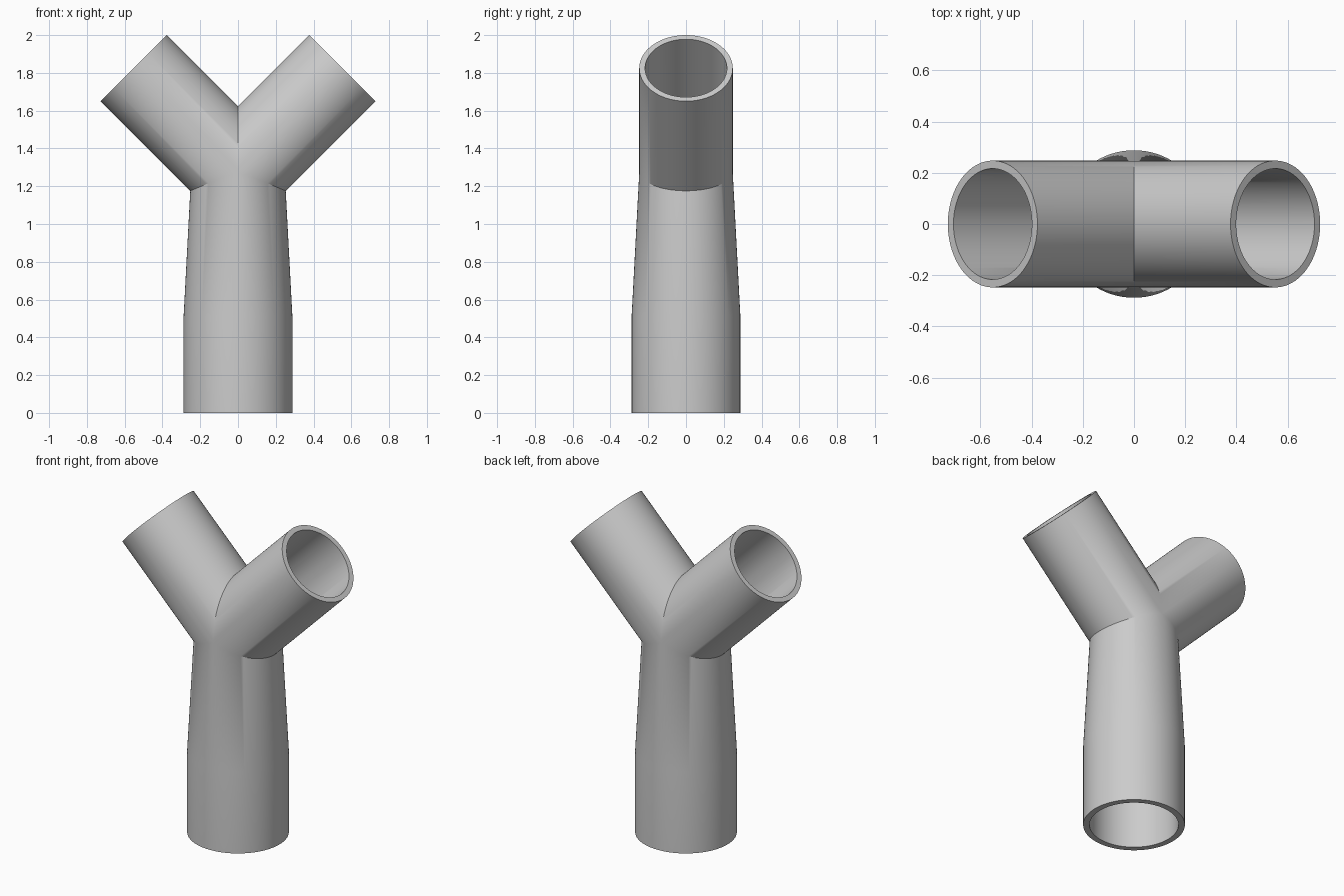
import bpy, bmesh, math

cube = bpy.data.objects.get("Cube")
if cube:
    bpy.data.objects.remove(cube, do_unlink=True)

SEGMENTS = 96          # sides around each branch
HUB_Z = 1.273          # height where the three axes meet
REACH = 0.552          # sideways distance from the hub to a branch mouth
COLLAR_Z = 0.51        # top of the straight part of the stem
ROOT2 = math.sqrt(2)

# Plain grey material
grey = bpy.data.materials.new("grey plastic")
grey.use_nodes = True
grey.diffuse_color = (0.6, 0.6, 0.6, 1)
grey.node_tree.nodes["Principled BSDF"].inputs["Base Color"].default_value = (0.6, 0.6, 0.6, 1)


def branch_point(u, v, t):
    """Point on a 45 degree branch: u across, v in depth, t along the axis."""
    return (t - u) / ROOT2, v, HUB_Z + (t + u) / ROOT2


def wall_line(angle, r_branch, r_stem):
    """One line down the wall, from branch mouth to joint to stem foot."""
    u, v = r_branch * math.sin(angle), r_branch * math.cos(angle)
    mouth = branch_point(u, v, REACH * ROOT2)
    if u > 1e-6:                       # upper half stops at the mirror plane
        return [mouth, branch_point(u, v, u)]
    low, high = u, 0.5                 # lower half stops on the tapered stem
    for _ in range(40):
        t = (low + high) / 2
        x, y, z = branch_point(u, v, t)
        taper = (HUB_Z - z) / (HUB_Z - COLLAR_Z)
        inside = math.hypot(x, y) < r_branch + (r_stem - r_branch) * taper
        low, high = (t, high) if inside else (low, t)
    x, y, z = branch_point(u, v, low)
    k = r_stem / math.hypot(x, y)
    return [mouth, (x, y, z), (x * k, y * k, COLLAR_Z), (x * k, y * k, 0)]


bm = bmesh.new()


def strip(a, b):
    """Fill quads between two neighbouring lines of vertices."""
    for a0, a1, b0, b1 in zip(a, a[1:], b, b[1:]):
        bm.faces.new((a0, a1, b1, b0))


# Outer and inner walls for both sides, joined by rims at the three mouths
for side in (1, -1):
    walls = []
    for r_branch, r_stem in ((0.2475, 0.288), (0.2165, 0.252)):
        lines = []
        for i in range(SEGMENTS):
            points = wall_line(2 * math.pi * i / SEGMENTS, r_branch, r_stem)
            lines.append([bm.verts.new((side * x, y, z)) for x, y, z in points])
        walls.append(lines)
    outer, inner = walls
    for i in range(SEGMENTS):
        j = (i + 1) % SEGMENTS
        strip(outer[i], outer[j])
        strip(inner[i], inner[j])
        strip([outer[i][0], inner[i][0]], [outer[j][0], inner[j][0]])
        if len(outer[i]) == len(outer[j]) == 4:
            strip([outer[i][3], inner[i][3]], [outer[j][3], inner[j][3]])

bmesh.ops.remove_doubles(bm, verts=bm.verts, dist=0.0001)
bmesh.ops.recalc_face_normals(bm, faces=bm.faces)
mesh = bpy.data.meshes.new("y_pipe_fitting")
bm.to_mesh(mesh)
bm.free()

fitting = bpy.data.objects.new("y_pipe_fitting", mesh)
bpy.context.collection.objects.link(fitting)
mesh.materials.append(grey)

bpy.ops.object.select_all(action="DESELECT")
fitting.select_set(True)
bpy.context.view_layer.objects.active = fitting
bpy.ops.object.shade_smooth_by_angle(angle=math.radians(30))
